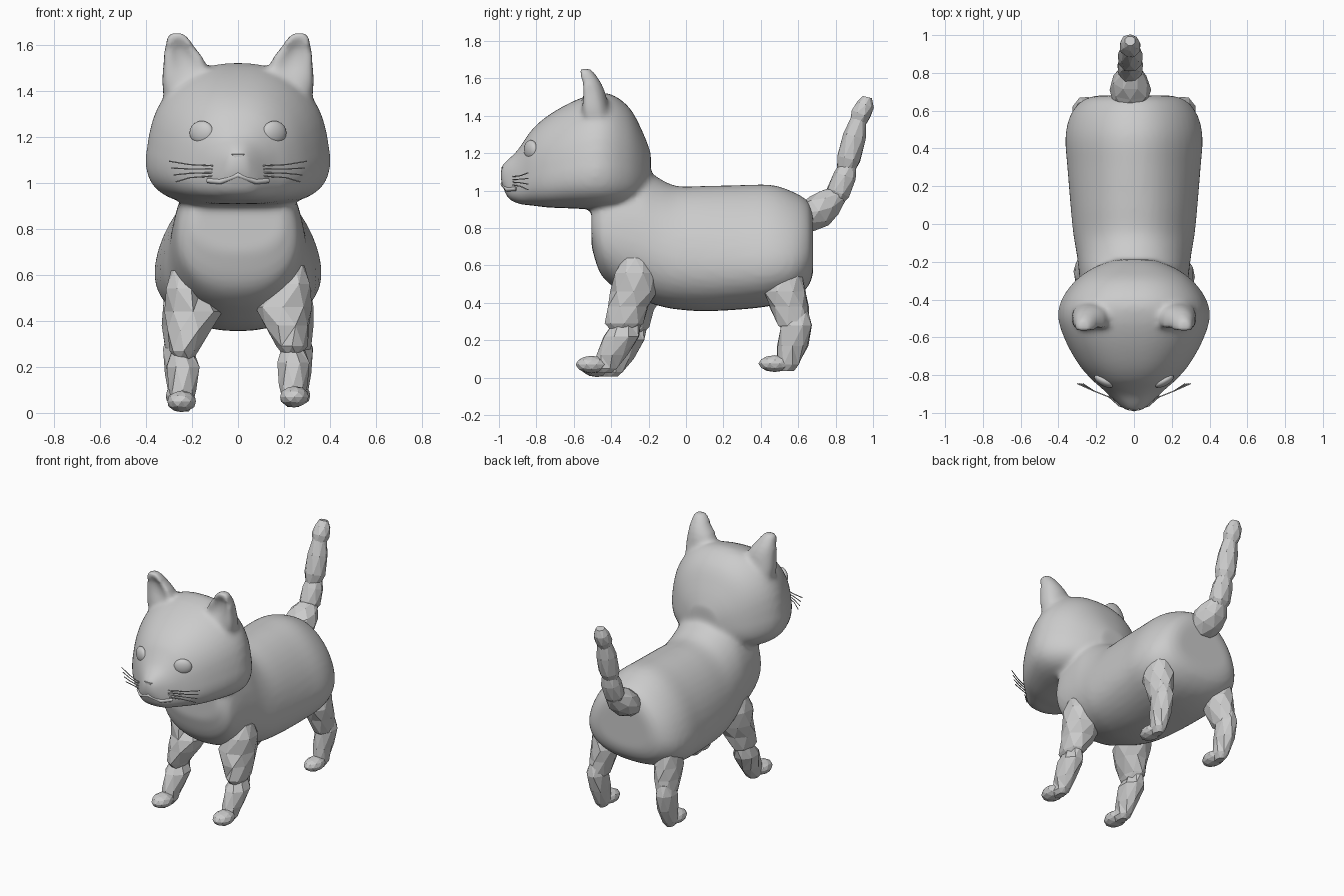
import bpy, bmesh, math, random
from mathutils import Vector

random.seed(4)
cube = bpy.data.objects.get("Cube")
if cube:
    bpy.data.objects.remove(cube, do_unlink=True)

grey = bpy.data.materials.new("plain_grey")
grey.use_nodes = True
grey.diffuse_color = (0.6, 0.6, 0.6, 1)
grey.node_tree.nodes["Principled BSDF"].inputs["Base Color"].default_value = (0.6, 0.6, 0.6, 1)


def add_object(name, data):
    ob = bpy.data.objects.new(name, data)
    data.materials.append(grey)
    bpy.context.collection.objects.link(ob)
    return ob


def loft(bm, rings):
    """Skin a list of equal point rings and cap both ends."""
    loops = [[bm.verts.new(p) for p in ring] for ring in rings]
    n = len(loops[0])
    for a, b in zip(loops, loops[1:]):
        for i in range(n):
            j = (i + 1) % n
            bm.faces.new((a[i], a[j], b[j], b[i]))
    bm.faces.new(loops[0])
    bm.faces.new(loops[-1])


def finish(name, bm):
    bmesh.ops.recalc_face_normals(bm, faces=bm.faces)
    me = bpy.data.meshes.new(name)
    bm.to_mesh(me)
    bm.free()
    return add_object(name, me)


def power(v, e):
    return math.copysign(abs(v) ** (2 / e), v)


def section(y, low, high, w, taper, e_low, e_high, n=40):
    """Rounded-box cross-section, narrower towards the top."""
    pts = []
    for i in range(n):
        a = math.tau * i / n
        e = e_high if math.sin(a) > 0 else e_low
        s = power(math.sin(a), e)
        pts.append((w * power(math.cos(a), e) * (1 - taper * s), y,
                    (low + high) / 2 + s * (high - low) / 2))
    return pts


def smooth_rings(keys, steps=4):
    """Catmull-Rom interpolation between key rows."""
    out = []
    for i in range(len(keys) - 1):
        p = [keys[min(max(k, 0), len(keys) - 1)] for k in range(i - 1, i + 3)]
        for s in range(steps):
            t = s / steps
            out.append([0.5 * (2 * b + (c - a) * t + (2 * a - 5 * b + 4 * c - d) * t * t
                               + (3 * b - a - 3 * c + d) * t ** 3)
                        for a, b, c, d in zip(*p)])
    return out + [list(keys[-1])]


# Body, head and ears blended into one skin: rows are y, low z, high z, half width, taper
torso = [(.68, .56, .87, .19, .25), (.655, .49, .94, .26, .27), (.58, .425, .99, .32, .28),
         (.46, .385, 1.03, .347, .28), (.3, .365, 1.03, .34, .25), (.1, .355, 1.025, .328, .2),
         (-.05, .365, 1.025, .315, .18), (-.15, .385, 1.07, .3, .16), (-.25, .42, 1.14, .288, .15),
         (-.38, .48, 1.16, .272, .17), (-.46, .56, 1.1, .25, .18), (-.505, .7, .98, .19, .15)]
head = [(-.99, 1.05, 1.13, .035), (-.955, .965, 1.165, .08), (-.91, .935, 1.205, .125),
        (-.87, .925, 1.26, .165), (-.82, .92, 1.33, .22), (-.74, .91, 1.4, .285),
        (-.62, .905, 1.47, .35), (-.5, .9, 1.515, .387), (-.4, .9, 1.515, .37),
        (-.3, .92, 1.44, .3), (-.23, .97, 1.31, .205), (-.188, 1.04, 1.2, .1)]
# Ear rows: z, inner x, outer x, front y, back y, cup depth
ear = [(1.3, .16, .305, -.54, -.38, 0), (1.42, .135, .33, -.56, -.41, 0),
       (1.52, .14, .325, -.57, -.43, .035), (1.58, .18, .32, -.575, -.455, .04),
       (1.63, .215, .31, -.578, -.49, .015), (1.652, .24, .3, -.575, -.51, 0)]
bm = bmesh.new()
loft(bm, [section(*r, 2.2, 2.2) for r in smooth_rings(torso)])
loft(bm, [section(*r, .15, 3, 2.4) for r in smooth_rings(head)])
for side in (-1, 1):
    rings = []
    for z, x0, x1, front, back, cup in smooth_rings(ear):
        ring = []
        for i in range(24):
            a = math.tau * i / 24
            c, s = math.cos(a), math.sin(a)
            y = (front + back) / 2 + s * (back - front) / 2
            if s < 0:
                y = front + (1 + power(s, 5)) * (back - front) / 2 + cup * s ** 4
            ring.append((side * ((x0 + x1) / 2 + c * (x1 - x0) / 2), y, z))
        rings.append(ring)
    loft(bm, rings)
skin = finish("body_and_head", bm)
remesh = skin.modifiers.new("blend", 'REMESH')
remesh.mode = 'VOXEL'
remesh.voxel_size = 0.016
remesh.use_smooth_shade = True
soften = skin.modifiers.new("soften", 'SMOOTH')
soften.factor = 0.5
soften.iterations = 8


def limb(name, rows, side=1, shift=(0, 0, 0), upright=True, n=8):
    """Faceted limb segment; rows are centre x, y, z, radius x, radius across."""
    bm = bmesh.new()
    rings = []
    for k, (x, y, z, rx, ry) in enumerate(rows):
        a, b = rows[max(k - 1, 0)], rows[min(k + 1, len(rows) - 1)]
        t = Vector((0, b[1] - a[1], b[2] - a[2])).normalized()
        across = Vector((0, 1, 0)) if upright else Vector((0, t.z, -t.y))
        c = Vector((side * x, y, z)) + Vector(shift)
        ring = []
        for i in range(n):
            ang = math.tau * (i + (k % 2) / 2) / n
            r = random.uniform(.96, 1.06)
            ring.append(c + Vector((rx * r * math.cos(ang), 0, 0)) + across * (ry * r * math.sin(ang)))
        rings.append(ring)
    loft(bm, rings)
    bmesh.ops.triangulate(bm, faces=bm.faces)
    return finish(name, bm)


def ball(name, centre, size, level=2, turn=0):
    bm = bmesh.new()
    bmesh.ops.create_icosphere(bm, subdivisions=level, radius=1)
    ob = finish(name, bm)
    ob.location, ob.scale = centre, size
    ob.rotation_euler.z = turn
    return ob


# Legs in two segments plus a paw
legs = {
    "front_upper_leg": [(.25, -.27, .64, .04, .06), (.235, -.275, .56, .08, .115), (.195, -.28, .46, .122, .122),
                        (.212, -.31, .38, .1, .115), (.235, -.33, .29, .065, .1), (.235, -.335, .255, .045, .07)],
    "front_lower_leg": [(.24, -.31, .3, .045, .07), (.24, -.345, .22, .075, .1), (.24, -.395, .12, .06, .085),
                        (.24, -.43, .05, .045, .065), (.24, -.44, .025, .025, .04)],
    "hind_upper_leg": [(.265, .54, .55, .05, .08), (.245, .53, .46, .09, .115), (.248, .55, .38, .082, .105),
                       (.26, .575, .28, .062, .085), (.262, .58, .25, .04, .05)],
    "hind_lower_leg": [(.265, .6, .35, .04, .055), (.265, .59, .28, .063, .085), (.26, .57, .17, .058, .08),
                       (.257, .545, .07, .045, .06), (.257, .535, .035, .025, .04)],
}
for label, side in (("left", 1), ("right", -1)):
    front_shift = (0, 0, 0) if side > 0 else (0, .03, -.02)
    for name, rows in legs.items():
        limb(f"{label}_{name}", rows, side, front_shift if "front" in name else (0, 0, 0))
    ball(f"{label}_front_paw", Vector((side * .245, -.505, .07)) + Vector(front_shift), (.065, .085, .047))
    ball(f"{label}_hind_paw", (side * .257, .475, .075), (.06, .088, .045))

# Tail of four tapered segments: y, z, radius
tail = [[(.61, .84, .06), (.65, .855, .085), (.71, .89, .1), (.765, .935, .085), (.82, .985, .05)],
        [(.785, .93, .04), (.815, .99, .07), (.85, 1.08, .065), (.875, 1.16, .04)],
        [(.85, 1.1, .045), (.87, 1.17, .068), (.9, 1.29, .063), (.93, 1.41, .04)],
        [(.915, 1.35, .04), (.935, 1.41, .058), (.96, 1.46, .05), (.97, 1.5, .028)]]
for k, rows in enumerate(tail):
    limb(f"tail_segment_{k + 1}", [(-.02, y, z, r * (1.1 if k == 0 else 1), r * .95) for y, z, r in rows],
         upright=False)


def strand(name, pts, r):
    cu = bpy.data.curves.new(name, 'CURVE')
    cu.dimensions = '3D'
    cu.bevel_depth, cu.bevel_resolution, cu.use_fill_caps = r, 1, True
    sp = cu.splines.new('POLY')
    sp.points.add(len(pts) - 1)
    for q, p in zip(sp.points, pts):
        q.co = (*p, 1)
    return add_object(name, cu)


# Eyes and whiskers
for label, side in (("left", 1), ("right", -1)):
    eye = ball(f"{label}_eye", (side * .158, -.83, 1.218), (.058, .028, .052), 3, side * .5)
    eye.data.shade_smooth()
    for k in range(4):
        z = 1.08 - k * .015
        strand(f"{label}_whisker_{k + 1}",
               [(side * .11, -.925, z - .005), (side * .21, -.885, z - .004 * k),
                (side * (.3 - .01 * k), -.845, 1.095 - .03 * k)], .003)

# Nose wedge and mouth line
bm = bmesh.new()
bmesh.ops.create_cone(bm, cap_ends=True, segments=3, radius1=.04, radius2=.028, depth=.03)
nose = finish("nose", bm)
nose.location = (0, -.972, 1.115)
nose.rotation_euler = (math.pi / 2, math.pi, 0)
nose.scale = (1.1, .7, 1)
strand("mouth", [(s * x, y, z) for s, x, y, z in
                 [(-1, .13, -.905, 1.01), (-1, .075, -.955, 1.005), (1, 0, -.98, 1.035),
                  (1, .075, -.955, 1.005), (1, .13, -.905, 1.01)]], .012)
